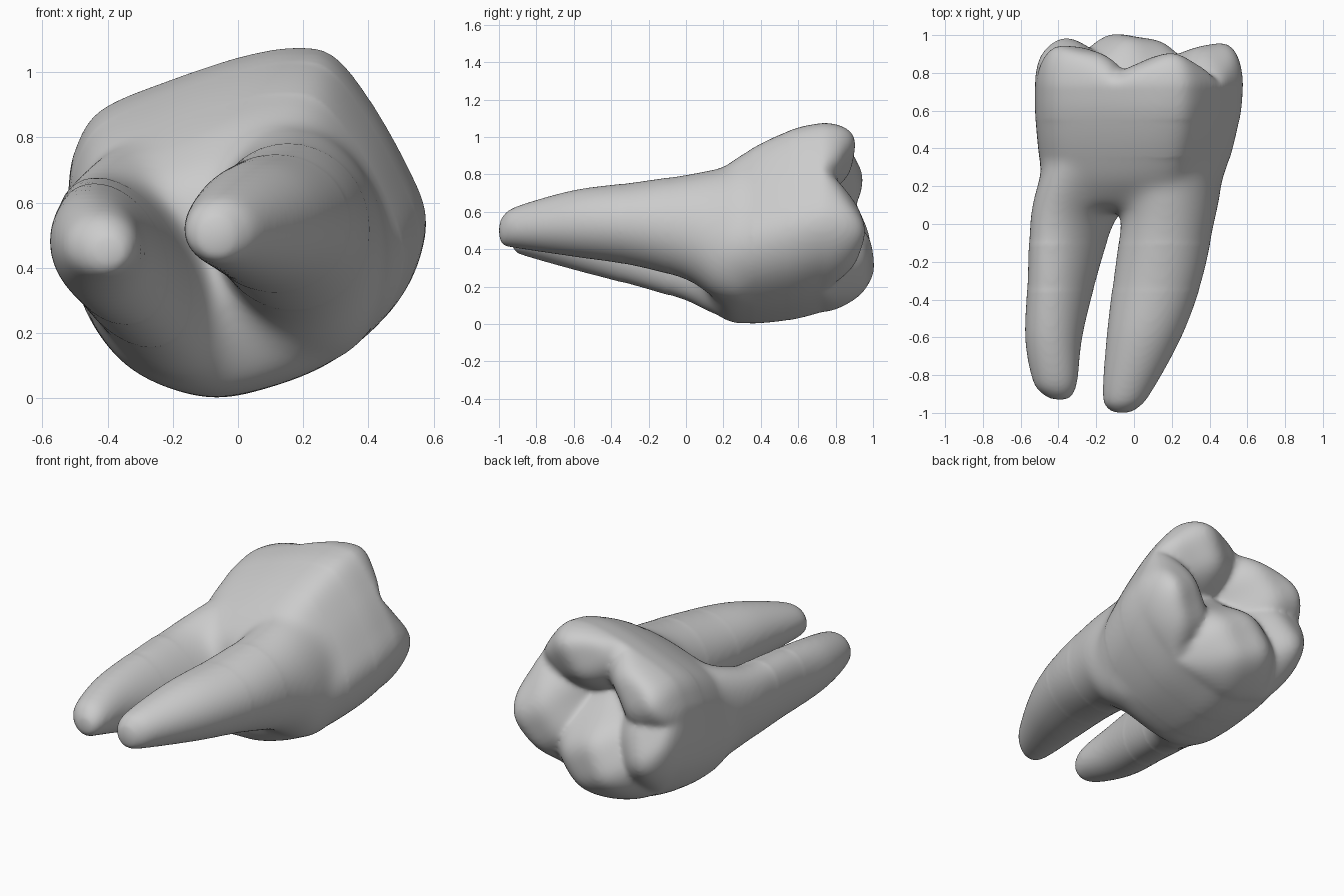
import bpy, bmesh, math

cube = bpy.data.objects.get("Cube")
if cube:
    bpy.data.objects.remove(cube)

enamel = bpy.data.materials.new("tooth_grey")
enamel.use_nodes = True
GREY = (0.6, 0.6, 0.6, 1)
enamel.diffuse_color = GREY
enamel.node_tree.nodes["Principled BSDF"].inputs["Base Color"].default_value = GREY

SEG = 96


def spline(p0, p1, p2, p3, t):
    return [0.5 * (2 * b + (c - a) * t + (2 * a - 5 * b + 4 * c - d) * t * t
                   + (3 * b - a - 3 * c + d) * t ** 3) for a, b, c, d in zip(p0, p1, p2, p3)]


def refine(rows, steps, closed=False):
    """Pass a smooth curve through the rows."""
    n, out = len(rows), []
    for i in range(n if closed else n - 1):
        pick = [(i + k) % n if closed else min(max(i + k, 0), n - 1) for k in (-1, 0, 1, 2)]
        out += [spline(*[rows[p] for p in pick], s / steps) for s in range(steps)]
    return out if closed else out + [list(rows[-1])]


def loft(bm, rings):
    """Skin a list of point rings and close both ends."""
    loops = [[bm.verts.new(p) for p in ring] for ring in rings]
    for a, b in zip(loops, loops[1:]):
        for i in range(len(a)):
            j = (i + 1) % len(a)
            bm.faces.new((a[i], a[j], b[j], b[i]))
    bm.faces.new(loops[0][::-1])
    bm.faces.new(loops[-1])


# Crown outline (x, z), resampled to a unit box
outline = [(-.52, .6), (-.5, .73), (-.42, .86), (-.2, .96), (0, 1.03), (.17, 1.06), (.29, 1.03),
           (.41, .87), (.505, .69), (.565, .53), (.545, .38), (.46, .24), (.3, .11), (.1, .03),
           (-.07, 0), (-.25, .05), (-.38, .14), (-.48, .29), (-.52, .45)]
unit = [((x + .52) / 1.085, z / 1.06) for x, z in refine(outline, 5, True)]

# Crown stations: y, x min, x max, z min, z max
crown_rows = [(.07, -.36, .3, .3, .64), (.11, -.43, .38, .17, .73), (.17, -.47, .43, .05, .8),
              (.23, -.485, .465, .005, .86), (.32, -.495, .5, 0, .92), (.45, -.51, .535, .007, .99),
              (.6, -.52, .565, .03, 1.05), (.73, -.52, .575, .065, 1.075)]

# Cusps: x, z, height
cusps = [(-.33, .78, .95), (.17, .93, .9), (.42, .48, .96), (-.03, .32, 1.01), (-.36, .46, .975)]


def chew_height(x, z):
    domes = [h - 1.75 * ((x - cx) ** 2 + (z - cz) ** 2) for cx, cz, h in cusps]
    ripple = .015 * math.sin(17 * x + 4 * z) * math.sin(15 * z - 5 * x)
    fossa = .07 * math.exp(-((x - .02) / .25) ** 2 - ((z - .64) / .12) ** 2)
    return max(domes) + ripple - fossa


def crown_ring(row):
    y, x0, x1, z0, z1 = row
    return [(x0 + u * (x1 - x0), y, z0 + v * (z1 - z0)) for u, v in unit]


bm = bmesh.new()
rings = [crown_ring(r) for r in refine(crown_rows, 6)]
rim, base_y = rings[-1], crown_rows[-1][0]
CX, CZ = .02, .56
for k in range(1, 50):
    r = math.cos(k / 50 * math.pi / 2)
    ring = []
    for x, _, z in rim:
        # The underside rounds over early, the other sides stay steep
        lift = math.sqrt(1 - r ** (5 + 13 * min(1, z / .6)))
        px, pz = CX + (x - CX) * r, CZ + (z - CZ) * r
        ring.append((px, base_y + (chew_height(px, pz) - base_y) * lift, pz))
    rings.append(ring)
loft(bm, rings)

# Root stations: y, x min, x max, z min, z max, lean
small_root = [(-.93, -.41, -.37, .43, .47, 0), (-.91, -.47, -.33, .385, .52, 0),
              (-.83, -.535, -.3, .355, .575, 0), (-.6, -.575, -.275, .29, .63, -.1),
              (-.3, -.555, -.21, .21, .665, -.25), (0, -.53, -.13, .12, .69, -.35),
              (.15, -.5, -.04, .05, .73, -.35), (.3, -.46, 0, .1, .78, -.3)]
large_root = [(-1, -.08, -.04, .48, .52, 0), (-.98, -.135, .01, .425, .575, 0),
              (-.9, -.165, .085, .405, .63, 0), (-.6, -.145, .25, .36, .715, 0),
              (-.3, -.11, .36, .315, .755, 0), (0, -.07, .425, .235, .80, -.05),
              (.15, -.06, .455, .14, .83, -.1), (.3, -.04, .46, .1, .84, -.1)]


def root_ring(row):
    y, x0, x1, z0, z1, lean = row
    ring = []
    for i in range(SEG):
        a = 2 * math.pi * i / SEG
        dz = math.sin(a) * (z1 - z0) / 2
        ring.append(((x0 + x1) / 2 + math.cos(a) * (x1 - x0) / 2 + lean * dz, y, (z0 + z1) / 2 + dz))
    return ring


for rows in (small_root, large_root):
    loft(bm, [root_ring(r) for r in refine(rows, 8)])
bmesh.ops.recalc_face_normals(bm, faces=bm.faces)
mesh = bpy.data.meshes.new("tooth")
bm.to_mesh(mesh)
bm.free()
tooth = bpy.data.objects.new("molar_tooth", mesh)
bpy.context.collection.objects.link(tooth)

# Fuse crown and roots into one skin
fuse = tooth.modifiers.new("fuse", 'REMESH')
fuse.mode = 'VOXEL'
fuse.voxel_size = .013
fused = bpy.data.meshes.new_from_object(tooth.evaluated_get(bpy.context.evaluated_depsgraph_get()))
tooth.modifiers.clear()
tooth.data = fused

# Blend the neck strongly, the chewing surface and root tips lightly
bm = bmesh.new()
bm.from_mesh(fused)
for low, high, passes in ((-2, 2, 5), (-.35, .55, 25), (-.1, .35, 40)):
    zone = [v for v in bm.verts if low < v.co.y < high]
    for _ in range(passes):
        bmesh.ops.smooth_vert(bm, verts=zone, factor=.5, use_axis_x=True, use_axis_y=True, use_axis_z=True)
for f in bm.faces:
    f.smooth = True
    f.material_index = 0
bm.to_mesh(fused)
bm.free()
fused.materials.clear()
fused.materials.append(enamel)
